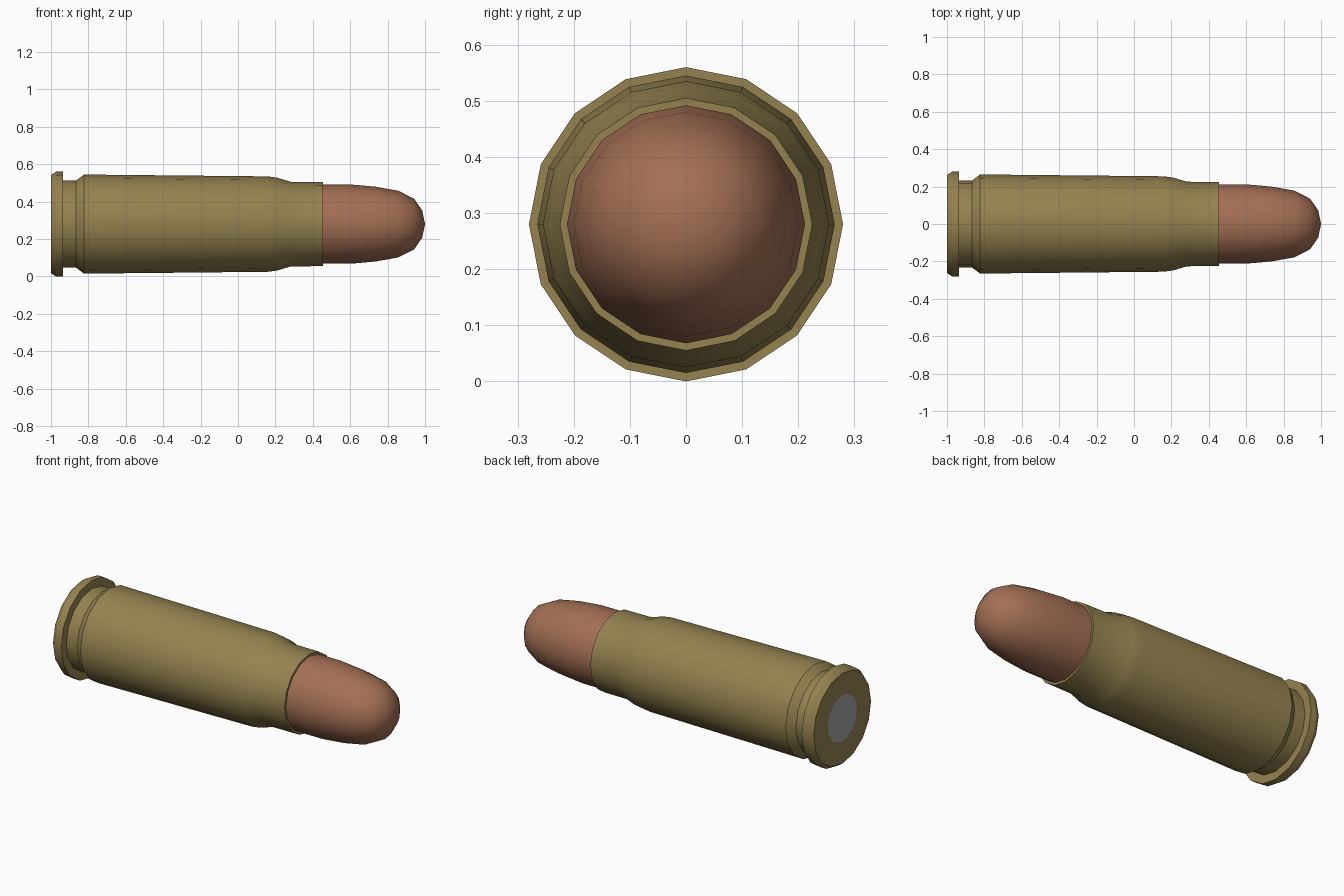
import bpy, bmesh, math

if "Cube" in bpy.data.objects:
    bpy.data.objects.remove(bpy.data.objects["Cube"])

SIDES = 16
AXIS_Z = 0.28


def material(name, rgb):
    m = bpy.data.materials.new(name)
    m.diffuse_color = (*rgb, 1)
    m.use_nodes = True
    m.node_tree.nodes["Principled BSDF"].inputs["Base Color"].default_value = m.diffuse_color
    return m


def lathe(name, profile, mat):
    """Revolve (x, radius) points about the long axis; radius 0 makes a pole."""
    bm = bmesh.new()
    rings = []
    for x, r in profile:
        n = SIDES if r > 0 else 1
        rings.append([bm.verts.new((x, r * math.sin(math.tau * i / SIDES),
                                    AXIS_Z + r * math.cos(math.tau * i / SIDES)))
                      for i in range(n)])
    for a, b in zip(rings, rings[1:]):
        for i in range(SIDES):
            j = (i + 1) % SIDES
            quad = [a[i % len(a)], a[j % len(a)], b[j % len(b)], b[i % len(b)]]
            bm.faces.new(list(dict.fromkeys(quad)))
    bmesh.ops.recalc_face_normals(bm, faces=bm.faces)
    # outward check: the face furthest from the axis must point away from it
    f = max(bm.faces, key=lambda q: abs(q.calc_center_median().z - AXIS_Z))
    if f.normal.z * (f.calc_center_median().z - AXIS_Z) < 0:
        bmesh.ops.reverse_faces(bm, faces=bm.faces)
    me = bpy.data.meshes.new(name)
    bm.to_mesh(me)
    bm.free()
    ob = bpy.data.objects.new(name, me)
    bpy.context.collection.objects.link(ob)
    me.materials.append(mat)
    bpy.context.view_layer.objects.active = ob
    ob.select_set(True)
    bpy.ops.object.shade_smooth_by_angle(angle=math.radians(32))
    ob.select_set(False)
    return ob


brass = material("brass", (0.30, 0.225, 0.08))
copper = material("copper", (0.37, 0.16, 0.09))
steel = material("primer grey", (0.38, 0.38, 0.39))

# Case: primer disc, base, rim, groove, tapered body, shoulder, neck, mouth
case = lathe("case", [
    (-1.0, 0), (-1.0, 0.133), (-1.0, 0.262), (-0.973, 0.28), (-0.935, 0.28),
    (-0.935, 0.233), (-0.866, 0.233), (-0.823, 0.265), (0.16, 0.255),
    (0.21, 0.248), (0.283, 0.226), (0.455, 0.225), (0.455, 0.212),
    (0.42, 0.211)], brass)
case.data.materials.append(steel)
for p in case.data.polygons:
    if len(p.vertices) == 3:  # centre fan of the base is the primer
        p.material_index = 1

# Bullet: straight shank and rounded nose
lathe("bullet", [
    (0.42, 0), (0.42, 0.212), (0.60, 0.212), (0.735, 0.200), (0.858, 0.178),
    (0.942, 0.135), (0.985, 0.072), (1.0, 0)], copper)
